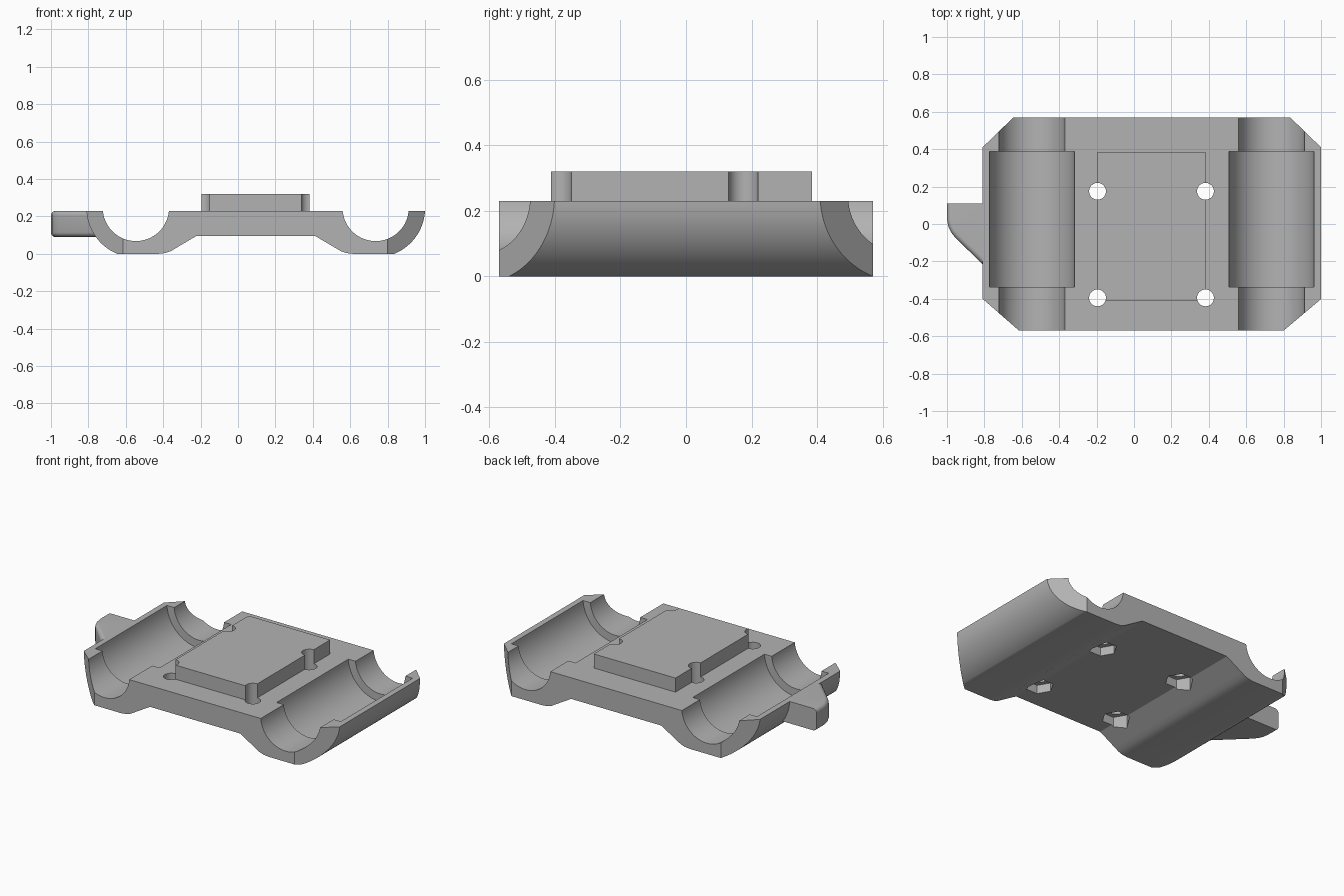
import bpy, bmesh
from math import sin, cos, pi, sqrt, asin
from mathutils import Matrix

cube = bpy.data.objects.get("Cube")
if cube:
    bpy.data.objects.remove(cube)

MID = 0.095          # the body is symmetric about this x
TUBE = 0.641         # cradle offset from the middle
AXIS_Z = 0.245       # height of the cradle axes
TOP = 0.23
HOLES = [(x, y) for x in (-0.195, 0.382) for y in (0.175, -0.395)]

grey = bpy.data.materials.new("plain_grey")
grey.use_nodes = True
colour = (0.45, 0.45, 0.45, 1)
grey.diffuse_color = colour
grey.node_tree.nodes["Principled BSDF"].inputs["Base Color"].default_value = colour


def finish(name, bm):
    bmesh.ops.recalc_face_normals(bm, faces=bm.faces)
    mesh = bpy.data.meshes.new(name)
    bm.to_mesh(mesh)
    bm.free()
    mesh.materials.append(grey)
    obj = bpy.data.objects.new(name, mesh)
    bpy.context.collection.objects.link(obj)
    return obj


def prism_bm(points, lo, hi, along_y=False):
    bm = bmesh.new()
    place = (lambda a, b, t: (a, t, b)) if along_y else (lambda a, b, t: (a, b, t))
    face = bm.faces.new([bm.verts.new(place(a, b, lo)) for a, b in points])
    ext = bmesh.ops.extrude_face_region(bm, geom=[face])
    step = place(0, 0, hi - lo)
    bmesh.ops.translate(bm, vec=step, verts=[v for v in ext["geom"] if isinstance(v, bmesh.types.BMVert)])
    return bm


def prism(name, points, lo, hi, along_y=False):
    return finish(name, prism_bm(points, lo, hi, along_y))


def circle(x, y, r, n=64, turn=0.0):
    return [(x + r * cos(2 * pi * i / n + turn), y + r * sin(2 * pi * i / n + turn)) for i in range(n)]


def combine(target, other, operation):
    # apply one boolean and discard the helper
    other.hide_render = True
    mod = target.modifiers.new("boolean", "BOOLEAN")
    mod.operation, mod.solver, mod.object = operation, "EXACT", other
    bpy.ops.object.select_all(action="DESELECT")
    bpy.context.view_layer.objects.active = target
    target.select_set(True)
    bpy.ops.object.modifier_apply(modifier=mod.name)
    bpy.data.objects.remove(other)


# body: mirrored cross-section with two rounded cradles
drop = AXIS_Z - TOP
outer = sqrt((0.905 - TUBE) ** 2 + drop ** 2)
half = [(0.318, 0.095), (0.425, 0.032), (0.455, 0.014), (0.485, 0.004), (0.52, 0.0)]
start, end = asin(AXIS_Z / outer), asin(drop / outer)
for i in range(25):
    a = start + (end - start) * i / 24
    half.append((TUBE + outer * cos(a), max(0.0, AXIS_Z - outer * sin(a))))
section = [(MID + u, z) for u, z in half] + [(MID - u, z) for u, z in reversed(half)]
body = prism("cradle_plate", section, -0.57, 0.57, along_y=True)

# clipped corners
plan = [(-0.615, -0.57), (0.80, -0.57), (1.01, -0.393), (1.01, 0.40),
        (0.835, 0.57), (-0.645, 0.57), (-0.82, 0.40), (-0.82, -0.391)]
combine(body, prism("corner_trim", plan, -0.1, 0.5), "INTERSECT")

# side tab with rounded outer rims
bm = prism_bm([(-0.72, 0.11), (-1.0, 0.11), (-1.0, 0.03), (-0.994, -0.01), (-0.978, -0.045),
               (-0.955, -0.073), (-0.81, -0.215), (-0.72, -0.305)], 0.09, TOP)
bmesh.ops.recalc_face_normals(bm, faces=bm.faces)
rims = [e for e in bm.edges
        if abs(e.verts[0].co.z - e.verts[1].co.z) < 0.001
        and all(v.co.x + v.co.y < -0.88 for v in e.verts)]
bmesh.ops.bevel(bm, geom=rims, offset=0.025, segments=5, profile=0.5, affect="EDGES")
combine(body, finish("side_tab", bm), "UNION")

# raised central pad
pad = prism("raised_pad", [(-0.195, -0.412), (0.382, -0.412), (0.382, 0.385), (-0.195, 0.385)], 0.18, 0.32)
combine(body, pad, "UNION")

# narrow full-length channels and wider bearing seats
for side in (-1, 1):
    x = MID + side * TUBE
    combine(body, prism("channel_cutter", circle(x, AXIS_Z, 0.177), -0.7, 0.7, True), "DIFFERENCE")
    combine(body, prism("seat_cutter", circle(x, AXIS_Z, 0.228), -0.337, 0.387, True), "DIFFERENCE")

# screw holes with hexagonal nut pockets underneath
for x, y in HOLES:
    combine(body, prism("hole_cutter", circle(x, y, 0.045, 32), -0.1, 0.5), "DIFFERENCE")
    combine(body, prism("nut_cutter", circle(x, y, 0.083, 6), -0.1, 0.15), "DIFFERENCE")

bpy.ops.object.select_all(action="DESELECT")
bpy.context.view_layer.objects.active = body
body.select_set(True)
bpy.ops.object.shade_smooth_by_angle(angle=pi / 7)
